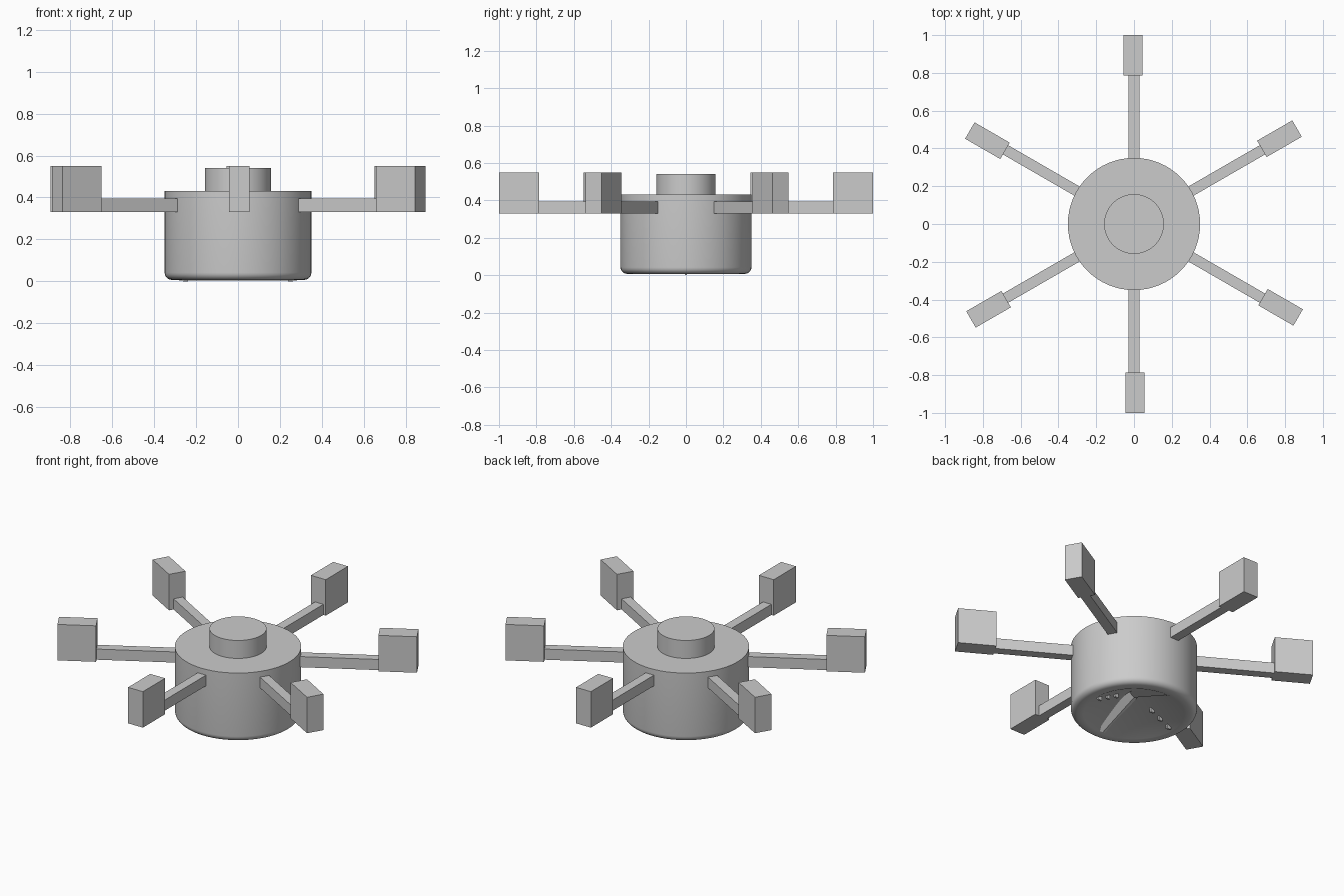
import bpy, bmesh, math
from mathutils import Matrix, Vector

cube = bpy.data.objects.get("Cube")
if cube:
    bpy.data.objects.remove(cube, do_unlink=True)

grey = bpy.data.materials.new("light_grey")
grey.use_nodes = True
grey.diffuse_color = (0.6, 0.6, 0.6, 1)
grey.node_tree.nodes["Principled BSDF"].inputs["Base Color"].default_value = (0.6, 0.6, 0.6, 1)


def finish(name, bm, smooth=False):
    bmesh.ops.recalc_face_normals(bm, faces=bm.faces)
    mesh = bpy.data.meshes.new(name)
    bm.to_mesh(mesh)
    bm.free()
    mesh.materials.append(grey)
    ob = bpy.data.objects.new(name, mesh)
    bpy.context.collection.objects.link(ob)
    if smooth:
        bpy.ops.object.select_all(action='DESELECT')
        ob.select_set(True)
        bpy.context.view_layer.objects.active = ob
        bpy.ops.object.shade_smooth_by_angle(angle=math.radians(35))
    return ob


def lathe(name, profile, steps=64):
    bm = bmesh.new()
    pts = [bm.verts.new((r, 0, z)) for r, z in profile]
    edges = [bm.edges.new(pair) for pair in zip(pts, pts[1:])]
    bmesh.ops.spin(bm, geom=pts + edges, cent=(0, 0, 0), axis=(0, 0, 1),
                   angle=math.tau, steps=steps, use_duplicate=False)
    bmesh.ops.remove_doubles(bm, verts=bm.verts, dist=1e-4)
    return finish(name, bm, True)


def box(name, low, high, turn):
    low, high = Vector(low), Vector(high)
    bm = bmesh.new()
    bmesh.ops.create_cube(bm, size=1, matrix=Matrix.Rotation(turn, 4, 'Z')
                          @ Matrix.Translation((low + high) / 2)
                          @ Matrix.Diagonal((*(high - low), 1)))
    return finish(name, bm)


# Drum with rounded lower edge and a conical hollow underneath
corner = [(0.315 + 0.035 * math.cos(a), 0.042 - 0.035 * math.sin(a))
          for a in [math.radians(15 * i) for i in range(7)]]
lathe("drum", [(0, 0.43), (0.35, 0.43)] + corner + [(0.28, 0.005), (0, 0.15)])
lathe("top_cap", [(0, 0.54), (0.158, 0.54), (0.158, 0.42), (0, 0.42)])

# Six arms with end blocks
for i in range(6):
    turn = math.radians(30 + 60 * i)
    box(f"arm_{i + 1}", (0.3, -0.028, 0.33), (0.8, 0.028, 0.395), turn)
    box(f"end_block_{i + 1}", (0.785, -0.044, 0.33), (1.0, 0.056, 0.55), turn)

# Sloping ridges and small teeth inside the hollow
for side in (1, -1):
    bm = bmesh.new()
    outer = [bm.verts.new(p) for p in ((-0.04, 0.275 * side, 0.012),
                                       (0.04, 0.275 * side, 0.012),
                                       (0, 0.27 * side, 0.006))]
    inner = [bm.verts.new(p) for p in ((-0.07, 0, 0.16), (0.07, 0, 0.16), (0, 0, 0.11))]
    bm.faces.new(outer)
    bm.faces.new(inner)
    for a, b in ((0, 1), (1, 2), (2, 0)):
        bm.faces.new((outer[a], outer[b], inner[b], inner[a]))
    finish("ridge_left" if side > 0 else "ridge_right", bm)

    for k in range(3):
        r = 0.25 - 0.06 * k
        z = 0.02 + 0.031 * k
        box(f"tooth_{'a' if side > 0 else 'b'}_{k + 1}", (r - 0.012, -0.006, z - 0.02),
            (r + 0.012, 0.006, z + 0.02), 0 if side > 0 else math.pi)
